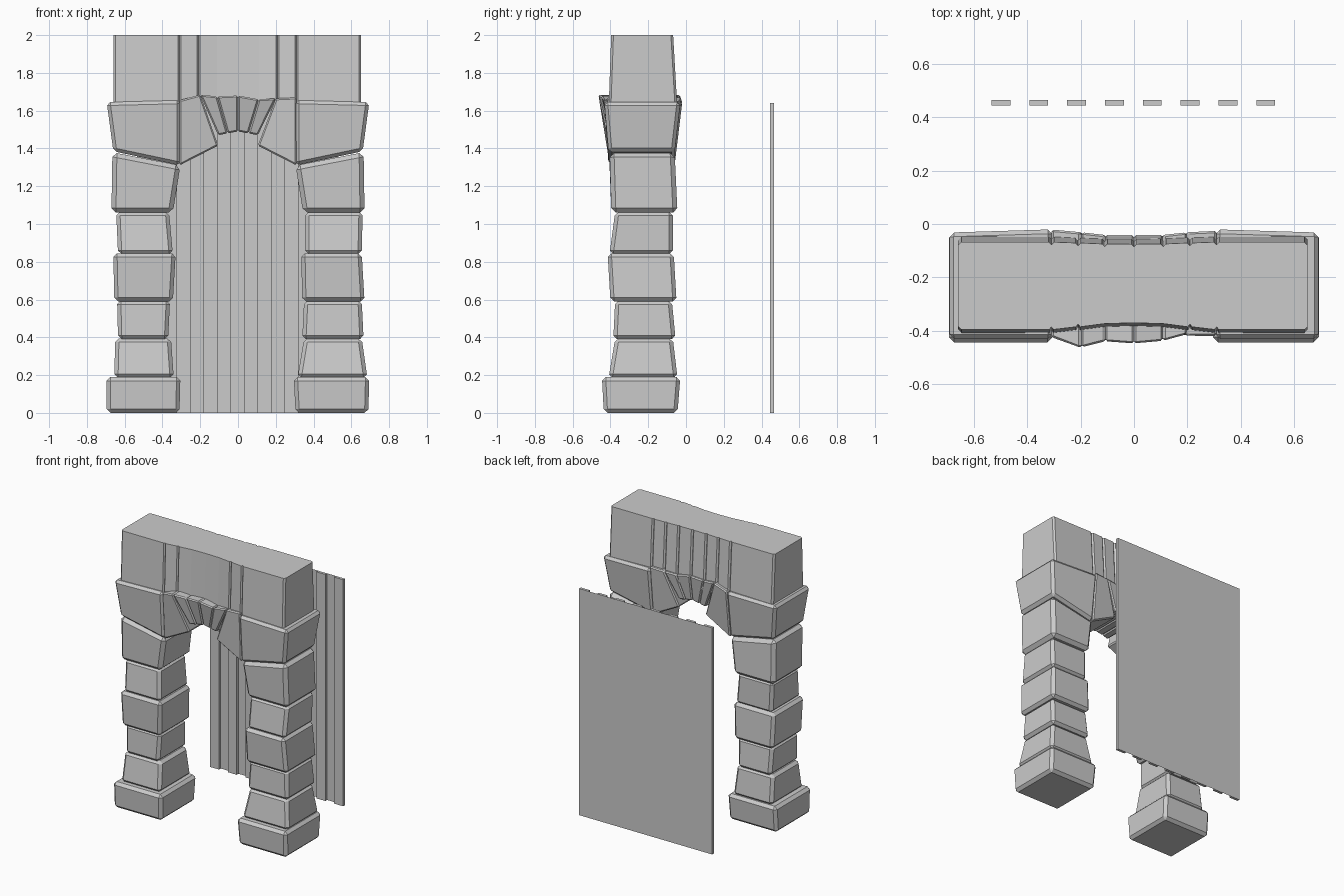
import bpy, bmesh

if "Cube" in bpy.data.objects:
    bpy.data.objects.remove(bpy.data.objects["Cube"])


def finish(bm, name):
    bmesh.ops.recalc_face_normals(bm, faces=bm.faces)
    me = bpy.data.meshes.new(name)
    bm.to_mesh(me)
    bm.free()
    ob = bpy.data.objects.new(name, me)
    bpy.context.collection.objects.link(ob)
    return ob


def loft(bm, low, high):
    """Join two matching outlines into a closed solid."""
    a = [bm.verts.new(p) for p in low]
    b = [bm.verts.new(p) for p in high]
    n = len(a)
    for i in range(n):
        j = (i + 1) % n
        bm.faces.new((a[i], a[j], b[j], b[i]))
    bm.faces.new(a[::-1])
    bm.faces.new(b)


def block(name, L, R, bevel):
    """Chamfered stone. Each side: (x, z, y front, y back) at bottom, then top."""
    bm = bmesh.new()

    def ring(k):
        l, r = L[k], R[k]
        return [(l[0], l[2], l[1]), (r[0], r[2], r[1]),
                (r[0], r[3], r[1]), (l[0], l[3], l[1])]
    loft(bm, ring(0), ring(1))
    bmesh.ops.bevel(bm, geom=bm.edges[:], offset=bevel, segments=1,
                    affect='EDGES', clamp_overlap=True)
    return finish(bm, name)


# Pillar courses: z low/high, y front/back low, y front/back high
courses = [
    (0.00, 0.19, -.435, -.045, -.445, -.03),
    (0.185, 0.395, -.41, -.045, -.375, -.07),
    (0.39, 0.595, -.385, -.055, -.375, -.075),
    (0.59, 0.845, -.40, -.05, -.415, -.065),
    (0.84, 1.065, -.405, -.07, -.375, -.07),
]
# Outer/inner x at bottom and top of each course
left_x = [(-.695, -.31, -.695, -.305), (-.655, -.34, -.65, -.355),
          (-.635, -.37, -.64, -.36), (-.655, -.345, -.66, -.33),
          (-.635, -.345, -.645, -.365)]
right_x = [(.305, .69, .295, .695), (.315, .685, .35, .655),
           (.34, .665, .35, .655), (.34, .67, .335, .655),
           (.355, .655, .355, .66)]
for side, xs in (("left", left_x), ("right", right_x)):
    for i, (c, x) in enumerate(zip(courses, xs)):
        z0, z1, f0, b0, f1, b1 = c
        block(f"{side}_pillar_stone_{i + 1}",
              [(x[0], z0, f0, b0), (x[2], z1, f1, b1)],
              [(x[1], z0, f0, b0), (x[3], z1, f1, b1)], .02)

# Pillar capitals and arch shoulders, with sloping joint between them
for side, s in (("left", -1), ("right", 1)):
    block(f"{side}_capital",
          [(s * .67, 1.06, -.395, -.045), (s * .665, 1.38, -.405, -.06)],
          [(s * .345, 1.06, -.395, -.045), (s * .305, 1.31, -.405, -.06)], .024)
    block(f"{side}_arch_shoulder",
          [(s * .66, 1.385, -.41, -.06), (s * .695, 1.645, -.433, -.03)],
          [(s * .305, 1.31, -.41, -.06), (s * .305, 1.655, -.433, -.018)], .018)

# Arch stones between the shoulders
arch = [
    [(-.31, 1.31, -.405, -.06), (-.31, 1.655, -.425, -.02)],
    [(-.105, 1.415, -.405, -.07), (-.20, 1.685, -.467, -.03)],
    [(-.105, 1.47, -.405, -.07), (-.20, 1.685, -.465, -.03)],
    [(-.055, 1.48, -.40, -.07), (-.11, 1.675, -.442, -.04)],
    [(0, 1.49, -.40, -.07), (0, 1.68, -.45, -.04)],
    [(.055, 1.48, -.40, -.07), (.11, 1.66, -.44, -.04)],
    [(.105, 1.47, -.40, -.07), (.20, 1.665, -.415, -.03)],
    [(.105, 1.415, -.40, -.07), (.20, 1.665, -.42, -.03)],
    [(.31, 1.31, -.405, -.06), (.31, 1.67, -.42, -.025)],
]
for n, i in enumerate((0, 2, 3, 4, 5, 7)):
    block(f"arch_stone_{n + 1}", arch[i], arch[i + 1], .008)

# Wall above the arch: a lofted outline with shallow vertical joints
joints = [-.31, -.21, -.11, 0, .11, .21, .31]
recess = [0, .010, .022, .025, .022, .010, 0]


def wall_outline(z, front, back):
    pts = [(-.66, front + .012, z), (-.648, front, z)]
    for x, r in zip(joints, recess):
        if abs(x) > .15:
            pts += [(x - .008, front + r, z), (x, front + r + .01, z), (x + .008, front + r, z)]
        else:
            pts += [(x, front + r, z)]
    pts += [(.64, front, z), (.652, front + .012, z),
            (.652, back - .012, z), (.64, back, z)]
    for x, r in zip(joints[::-1], recess[::-1]):
        y = back - r * .3
        pts += [(x + .01, y, z), (x, y - .01, z), (x - .01, y, z)]
    return pts + [(-.648, back, z), (-.66, back - .012, z)]


bm = bmesh.new()
loft(bm, wall_outline(1.60, -.41, -.045), wall_outline(2.0, -.396, -.068))
finish(bm, "upper_wall")

# Door behind the arch: thin sheet with eight raised planks on its front
bm = bmesh.new()
x0, w, y0, y1, top = -.535, 1.065 / 15, .445, .465, 1.64
for i in range(15):
    a, b = x0 + i * w, x0 + (i + 1) * w
    if i % 2 == 0:
        loft(bm, [(a, y0, 0), (b, y0, 0), (b, y1, 0), (a, y1, 0)],
             [(a, y0, top), (b, y0, top), (b, y1, top), (a, y1, top)])
    else:
        bm.faces.new([bm.verts.new(p) for p in
                      ((a, y1, 0), (b, y1, 0), (b, y1, top), (a, y1, top))])
finish(bm, "plank_door")
